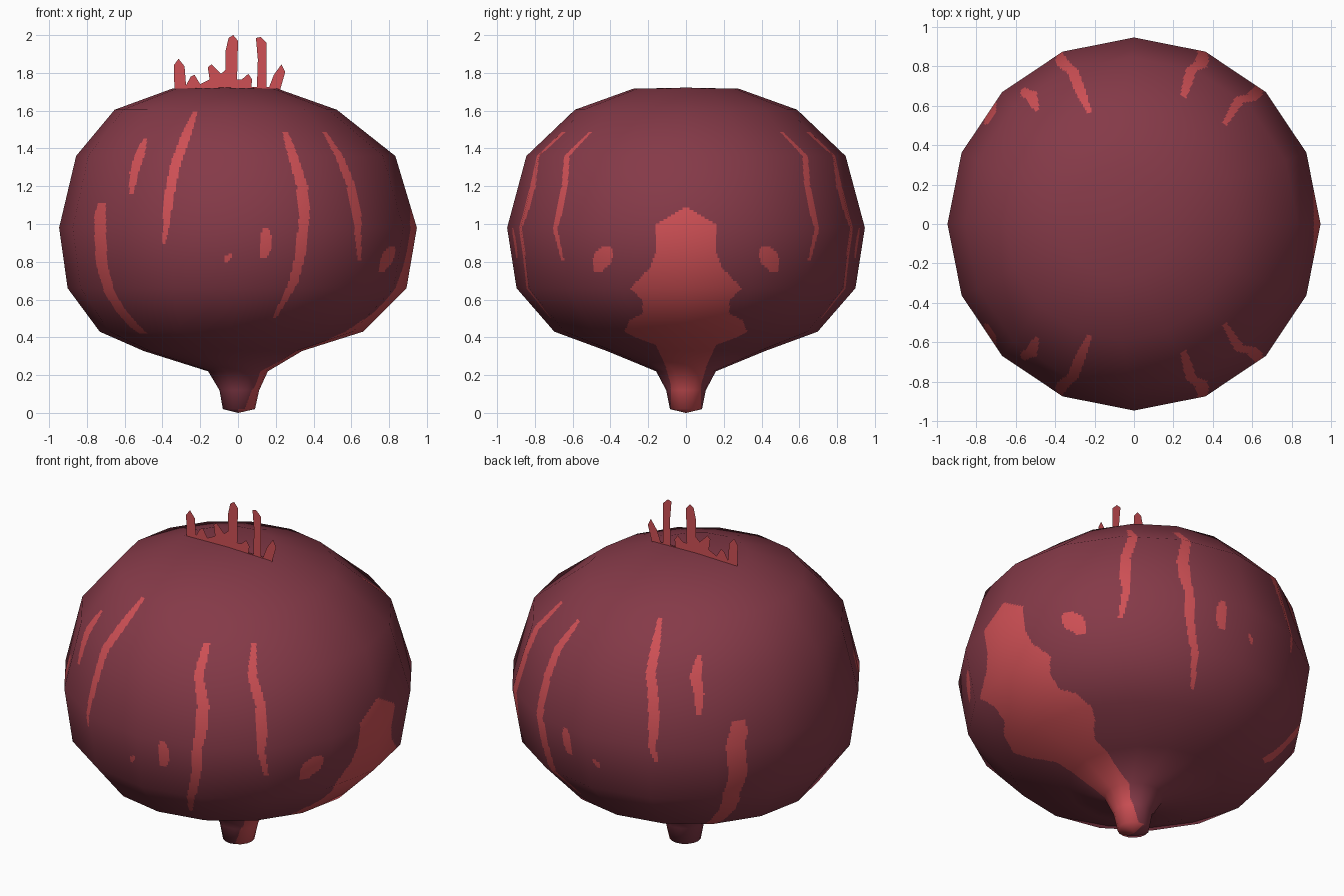
import bpy, math
from mathutils import Vector

if "Cube" in bpy.data.objects:
    bpy.data.objects.remove(bpy.data.objects["Cube"])


def material(name, rgb):
    m = bpy.data.materials.new(name)
    m.diffuse_color = (*rgb, 1)
    m.use_nodes = True
    m.node_tree.nodes["Principled BSDF"].inputs["Base Color"].default_value = m.diffuse_color
    return m


dark = material("dark beet red", (0.235, 0.042, 0.065))
light = material("light coral red", (0.624, 0.080, 0.091))

# Body rings from root tip to crown: (centre x, radius, z)
SIDES = 16
RINGS = [(0, .001, 0), (.005, .085, .02), (.007, .105, .12), (0, .158, .22),
         (-.08, .42, .328), (-.035, .697, .43), (-.005, .897, .66), (0, .947, .98),
         (-.012, .845, 1.36), (-.065, .588, 1.605), (-.07, .28, 1.716), (-.07, .001, 1.722)]

# Painted streaks and spots, seen from front and back: (x, z, half width)
STREAKS = [
    [(-.225, 1.6, .012), (-.275, 1.47, .027), (-.33, 1.32, .027), (-.365, 1.15, .026),
     (-.38, 1.0, .018), (-.395, .89, .008)],
    [(-.49, 1.455, .01), (-.52, 1.37, .026), (-.55, 1.27, .023), (-.565, 1.16, .012)],
    [(-.72, 1.11, .02), (-.73, 1.05, .03), (-.728, .9, .031), (-.72, .78, .03),
     (-.68, .64, .028), (-.62, .54, .028), (-.55, .46, .028), (-.5, .42, .02)],
    [(.25, 1.485, .015), (.275, 1.41, .023), (.34, 1.2, .03), (.352, 1.05, .028),
     (.335, .86, .028), (.29, .68, .024), (.19, .5, .01)],
    [(.46, 1.485, .01), (.535, 1.36, .022), (.6, 1.2, .023), (.63, 1.05, .023),
     (.643, .81, .01)],
    [(.145, .98, .015), (.15, .94, .028), (.145, .87, .03), (.135, .815, .02)],
    [(-.035, .845, .005), (-.05, .83, .018), (-.065, .795, .01)],
    [(.82, .885, .01), (.8, .85, .032), (.785, .8, .035), (.76, .75, .015)],
]
# Large patch on the right side: (y, z, half width)
PATCH = [(0, 1.09, 0), (0, .995, .16), (0, .85, .162), (0, .77, .19), (0, .66, .295),
         (0, .6, .235), (0, .53, .225), (0, .49, .3), (0, .43, .325), (0, .4, .27),
         (0, .36, .16), (0, .25, .11), (0, .15, .08), (0, 0, .08)]


def inside(shape, p, z):
    """Is p within the half width of a shape's centre line at height z?"""
    if not shape[-1][1] <= z <= shape[0][1]:
        return False
    for (p0, z0, w0), (p1, z1, w1) in zip(shape, shape[1:]):
        if z >= z1:
            t = (z0 - z) / (z0 - z1)
            return abs(p - p0 - (p1 - p0) * t) < w0 + (w1 - w0) * t
    return False


def is_light(c):
    return (c.x > 0 and inside(PATCH, c.y, c.z)) or any(inside(s, c.x, c.z) for s in STREAKS)


def grid_faces(rows, cols):
    faces = [(j * cols + i, j * cols + (i + 1) % cols,
              (j + 1) * cols + (i + 1) % cols, (j + 1) * cols + i)
             for j in range(rows - 1) for i in range(cols)]
    faces.append(tuple(reversed(range(cols))))
    faces.append(tuple(range((rows - 1) * cols, rows * cols)))
    return faces


# Coarse sixteen-sided body, gives the smooth vertex normals
coarse = [Vector((cx + r * math.cos(math.tau * i / SIDES), r * math.sin(math.tau * i / SIDES), z))
          for cx, r, z in RINGS for i in range(SIDES)]
cage = bpy.data.meshes.new("cage")
cage.from_pydata(coarse, [], grid_faces(len(RINGS), SIDES))
cage.update()
coarse_n = [v.normal.copy() for v in cage.vertices]
bpy.data.meshes.remove(cage)

# Same flat facets cut finely, so the painted shapes follow face edges
K, STEP = 36, .0125
levels = []
for j in range(len(RINGS) - 1):
    a, b = RINGS[j], RINGS[j + 1]
    n = 1 if a[2] > 1.6 or j == 0 else math.ceil(math.hypot(b[1] - a[1], b[2] - a[2]) / STEP)
    levels += [(j, k / n) for k in range(n)]
levels.append((len(RINGS) - 2, 1.0))


def blend(data, j, t):
    ring = [data[j * SIDES + i].lerp(data[(j + 1) * SIDES + i], t) for i in range(SIDES)]
    return [ring[i].lerp(ring[(i + 1) % SIDES], k / K) for i in range(SIDES) for k in range(K)]


verts, normals = [], []
for j, t in levels:
    verts += blend(coarse, j, t)
    normals += [n.normalized() for n in blend(coarse_n, j, t)]

faces = grid_faces(len(levels), SIDES * K)
mesh = bpy.data.meshes.new("bulb_body")
mesh.from_pydata(verts, [], faces)
mesh.materials.append(dark)
mesh.materials.append(light)
mesh.polygons.foreach_set("material_index", [
    int(len(f) == 4 and is_light((verts[f[0]] + verts[f[2]]) / 2)) for f in faces])
mesh.update()
mesh.shade_smooth()
mesh.normals_split_custom_set_from_vertices(normals)
bpy.context.collection.objects.link(bpy.data.objects.new("bulb_body", mesh))

# Flat ragged stalk fringe standing on the crown: (x, z) outline
FRINGE = [(-.336, 1.7), (-.34, 1.84), (-.315, 1.875), (-.283, 1.835), (-.275, 1.735),
          (-.25, 1.78), (-.23, 1.79), (-.2, 1.74), (-.15, 1.765), (-.16, 1.83), (-.14, 1.845),
          (-.09, 1.795), (-.067, 1.815), (-.065, 1.92), (-.05, 1.985), (-.025, 2.0),
          (0, 1.97), (-.005, 1.765), (.02, 1.765), (.055, 1.795), (.075, 1.765), (.07, 1.725),
          (.1, 1.725), (.105, 1.87), (.095, 1.985), (.12, 1.99), (.15, 1.96), (.15, 1.725),
          (.165, 1.725), (.19, 1.79), (.23, 1.845), (.25, 1.805), (.22, 1.7)]
fringe = bpy.data.meshes.new("stalk_fringe")
fringe.from_pydata([(x, 0, z) for x, z in FRINGE], [], [tuple(reversed(range(len(FRINGE))))])
fringe.materials.append(light)
fringe.update()
bpy.context.collection.objects.link(bpy.data.objects.new("stalk_fringe", fringe))
